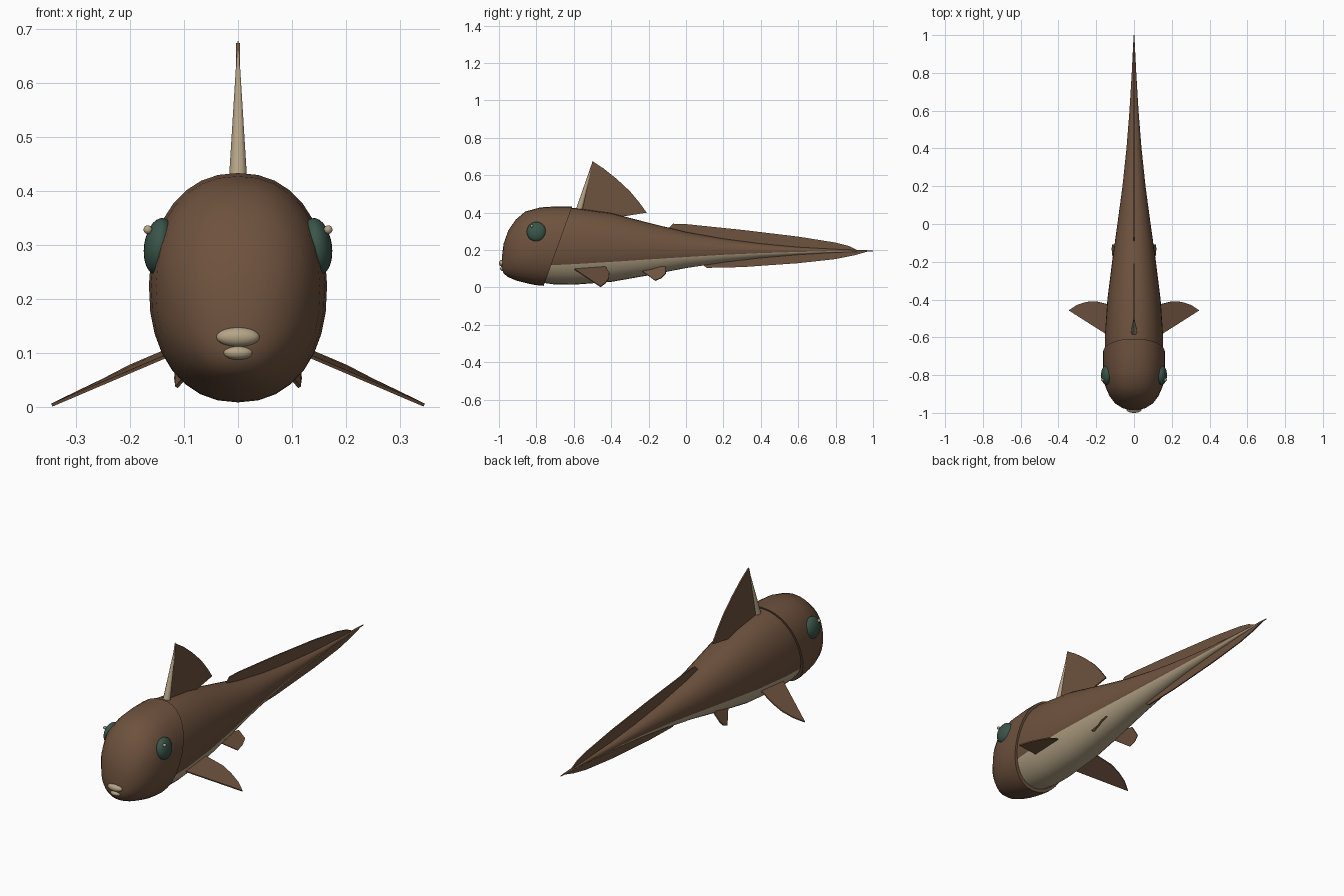
import bpy, bmesh
from math import sin, cos, asin, pi, radians
from mathutils import Matrix, Vector

cube = bpy.data.objects.get("Cube")
if cube:
    bpy.data.objects.remove(cube, do_unlink=True)


def material(name, rgb):
    m = bpy.data.materials.new(name)
    m.diffuse_color = (*rgb, 1)
    m.use_nodes = True
    m.node_tree.nodes["Principled BSDF"].inputs["Base Color"].default_value = (*rgb, 1)
    return m


BROWN = material("brown skin", (0.155, 0.084, 0.048))
CREAM = material("cream", (0.46, 0.37, 0.24))
GREEN = material("dark green eye", (0.042, 0.09, 0.068))


def finish(name, bm, mats, smooth=True, mirror=False):
    bmesh.ops.recalc_face_normals(bm, faces=bm.faces)
    me = bpy.data.meshes.new(name)
    bm.to_mesh(me)
    bm.free()
    ob = bpy.data.objects.new(name, me)
    bpy.context.collection.objects.link(ob)
    for m in mats:
        me.materials.append(m)
    if mirror:
        ob.modifiers.new("mirror", "MIRROR")
    if smooth:
        bpy.ops.object.select_all(action="DESELECT")
        ob.select_set(True)
        bpy.context.view_layer.objects.active = ob
        bpy.ops.object.shade_smooth_by_angle(angle=radians(40))
    return ob


def signed_pow(v, p):
    return abs(v) ** p * (1 if v >= 0 else -1)


def loft(name, rings, mats, n, low=12, high=20):
    """Rings are (y, top, bottom, half width, colour line height, shear)."""
    bm = bmesh.new()
    loops = []
    for y, top, bot, w, line, shear in rings:
        c, h = (top + bot) / 2, (top - bot) / 2
        a = asin(signed_pow((line - c) / h, n / 2))
        # lower arc first, then the upper arc, so the colour line is an edge
        angles = [pi - a + (pi + 2 * a) * i / low for i in range(low)]
        angles += [a + (pi - 2 * a) * i / high for i in range(high)]
        loop = []
        for t in angles:
            z = c + h * signed_pow(sin(t), 2 / n)
            loop.append(bm.verts.new((w * signed_pow(cos(t), 2 / n), y + shear * (z - 0.22), z)))
        loops.append(loop)
    count = low + high
    for p, q in zip(loops, loops[1:]):
        for i in range(count):
            j = (i + 1) % count
            f = bm.faces.new((p[i], p[j], q[j], q[i]))
            f.material_index = 1 if i < low and len(mats) > 1 else 0
    bm.faces.new(loops[0])
    bm.faces.new(loops[-1])
    return finish(name, bm, mats)


def ball(name, centre, radii, mat, tilt=0, mirror=False):
    bm = bmesh.new()
    m = Matrix.Translation(centre) @ Matrix.Rotation(tilt, 4, "Y") @ Matrix.Diagonal((*radii, 1))
    bmesh.ops.create_uvsphere(bm, u_segments=24, v_segments=14, radius=1, matrix=m)
    return finish(name, bm, [mat], mirror=mirror)


def fin(name, points, thickness, mirror=False):
    bm = bmesh.new()
    bm.faces.new([bm.verts.new(p) for p in points])
    ob = finish(name, bm, [BROWN], smooth=False)
    s = ob.modifiers.new("thickness", "SOLIDIFY")
    s.thickness, s.offset = thickness, 0
    if mirror:
        ob.modifiers.new("mirror", "MIRROR")
    return ob


def upright(points):
    return [(0, y, z) for y, z in points]


# Tapering trunk with a pale belly
loft("body", [
    (-0.80, 0.412, 0.030, 0.145, 0.12, 0),
    (-0.70, 0.426, 0.016, 0.155, 0.12, 0),
    (-0.60, 0.426, 0.015, 0.155, 0.125, 0),
    (-0.40, 0.398, 0.030, 0.141, 0.137, 0),
    (-0.20, 0.346, 0.065, 0.116, 0.150, 0),
    (0.00, 0.297, 0.104, 0.088, 0.163, 0),
    (0.20, 0.261, 0.134, 0.061, 0.175, 0),
    (0.40, 0.235, 0.158, 0.040, 0.184, 0),
    (0.60, 0.216, 0.175, 0.024, 0.190, 0),
    (0.80, 0.205, 0.187, 0.012, 0.195, 0),
    (1.00, 0.198, 0.193, 0.002, 0.195, 0),
], [BROWN, CREAM], 2.1)

# Blunt head with a slanted rear edge
head_rings = [
    (-0.985, 0.16, 0.100, 0.020, 0),
    (-0.975, 0.235, 0.075, 0.060, 0),
    (-0.95, 0.305, 0.055, 0.100, 0),
    (-0.91, 0.363, 0.038, 0.130, 0),
    (-0.86, 0.406, 0.025, 0.152, 0),
    (-0.80, 0.428, 0.016, 0.161, 0.1),
    (-0.74, 0.434, 0.011, 0.165, 0.22),
    (-0.685, 0.434, 0.009, 0.165, 0.36),
]
loft("head", [(y, t, b, w, b + (t - b) * 0.3, s) for y, t, b, w, s in head_rings], [BROWN], 2.2)

# Eyes with small glints
ball("eyes", (0.146, -0.80, 0.298), (0.028, 0.052, 0.053), GREEN, radians(-8), True)
ball("eye_glints", (0.167, -0.825, 0.329), (0.008, 0.008, 0.008), CREAM, mirror=True)

# Lips
ball("upper_lip", (0, -0.982, 0.130), (0.040, 0.018, 0.018), CREAM)
ball("lower_lip", (0, -0.978, 0.101), (0.027, 0.016, 0.013), CREAM)

# Dorsal fin and its leading spine
fin("dorsal_fin", upright([(-0.575, 0.41), (-0.5, 0.675), (-0.44, 0.636), (-0.37, 0.58),
                           (-0.30, 0.515), (-0.25, 0.455), (-0.21, 0.40), (-0.40, 0.37)]), 0.007)
base, tip = Vector((0, -0.575, 0.40)), Vector((0, -0.497, 0.678))
bm = bmesh.new()
axis = tip - base
place = Matrix.Translation((base + tip) / 2) @ axis.to_track_quat("Z", "Y").to_matrix().to_4x4()
bmesh.ops.create_cone(bm, cap_ends=True, segments=10, radius1=0.019, radius2=0.001,
                      depth=axis.length, matrix=place)
finish("dorsal_spine", bm, [CREAM])

# Long tail fins above and below
fin("upper_tail_fin", upright([(-0.11, 0.30), (-0.07, 0.341), (0.0, 0.339), (0.3, 0.308),
                               (0.6, 0.272), (0.8, 0.240), (0.87, 0.222), (0.92, 0.197),
                               (0.4, 0.2), (0.0, 0.24)]), 0.006)
fin("lower_tail_fin", upright([(0.07, 0.14), (0.11, 0.105), (0.3, 0.109), (0.6, 0.130),
                               (0.8, 0.152), (0.9, 0.172), (0.98, 0.195), (0.4, 0.2),
                               (0.1, 0.2)]), 0.006)

# Paired side fins
fin("pectoral_fins", [(0.12, -0.60, 0.10), (0.345, -0.457, 0.004), (0.30, -0.428, 0.026),
                      (0.25, -0.412, 0.050), (0.20, -0.410, 0.076), (0.12, -0.43, 0.11)], 0.006, True)
fin("pelvic_fins", [(0.07, -0.235, 0.088), (0.114, -0.165, 0.037), (0.116, -0.13, 0.052),
                    (0.114, -0.108, 0.075), (0.08, -0.11, 0.11), (0.06, -0.18, 0.11)], 0.006, True)
